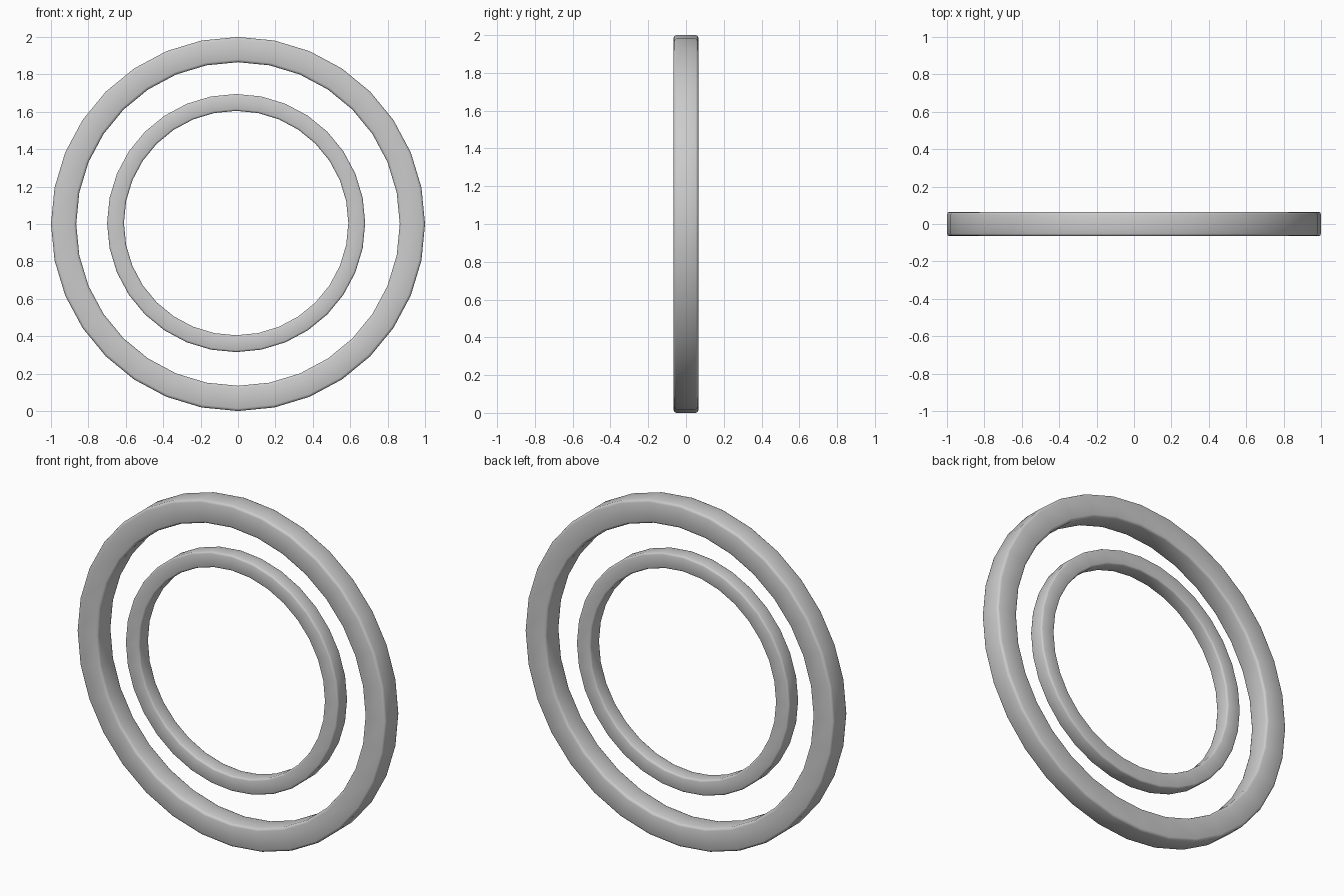
import bpy
from math import sin, cos, tau

if "Cube" in bpy.data.objects:
    bpy.data.objects.remove(bpy.data.objects["Cube"])


def ring(name, centre, r_out, r_in, depth, bevel, sides=32):
    """Square-section upright ring facing -y with softly rounded edges."""
    h, b = depth / 2, bevel
    profile = [
        (r_in + b, -h), (r_out - b, -h), (r_out - b * .3, -h + b * .3),
        (r_out, -h + b), (r_out, h - b), (r_out - b * .3, h - b * .3),
        (r_out - b, h), (r_in + b, h), (r_in + b * .3, h - b * .3),
        (r_in, h - b), (r_in, -h + b), (r_in + b * .3, -h + b * .3),
    ]
    n = len(profile)
    verts = [(r * cos(tau * i / sides), y, r * sin(tau * i / sides))
             for i in range(sides) for r, y in profile]
    faces = []
    for i in range(sides):
        a, c = i * n, (i + 1) % sides * n
        for j in range(n):
            k = (j + 1) % n
            faces.append((a + j, c + j, c + k, a + k))
    mesh = bpy.data.meshes.new(name)
    mesh.from_pydata(verts, [], faces)
    mesh.polygons.foreach_set("use_smooth", [True] * len(faces))
    mesh.update()
    obj = bpy.data.objects.new(name, mesh)
    obj.location = centre
    bpy.context.collection.objects.link(obj)
    return obj


# Large outer ring
ring("outer_ring", (0, 0, 1.0), 1.0, 0.865, 0.13, 0.014)
# Thinner inner ring, slightly off centre
ring("inner_ring", (-0.01, 0, 1.005), 0.69, 0.60, 0.09, 0.01)
